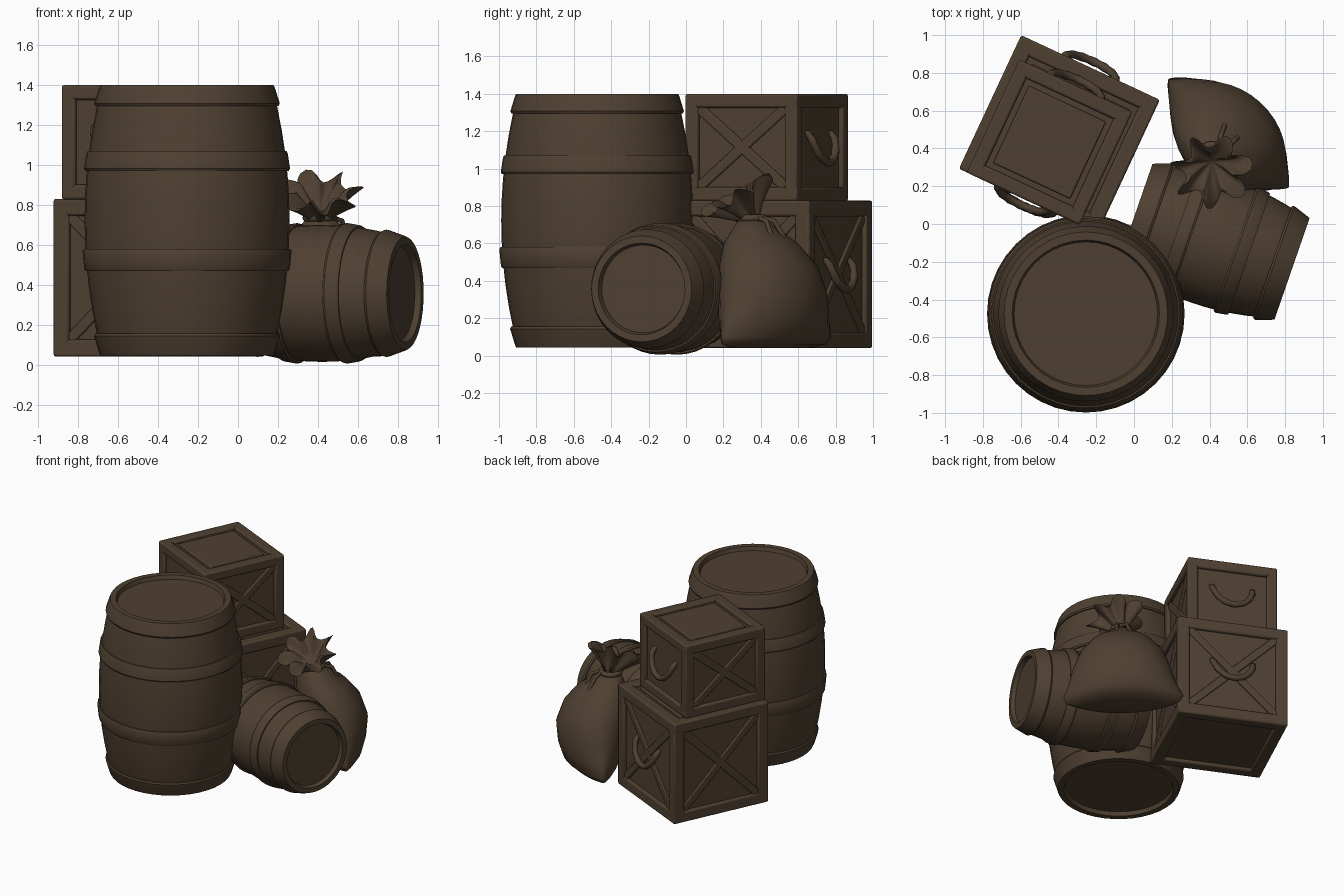
import bpy, bmesh, math
from mathutils import Vector, Matrix

cube = bpy.data.objects.get("Cube")
if cube:
    bpy.data.objects.remove(cube, do_unlink=True)

COLOR = (0.078, 0.051, 0.031, 1)
brown = bpy.data.materials.new("dark_brown")
brown.use_nodes = True
brown.diffuse_color = COLOR
bsdf = brown.node_tree.nodes["Principled BSDF"]
bsdf.inputs["Base Color"].default_value = COLOR
bsdf.inputs["Roughness"].default_value = 0.9


def finish(name, bm, matrix=Matrix(), angle=35, bevel=0):
    bmesh.ops.recalc_face_normals(bm, faces=bm.faces)
    mesh = bpy.data.meshes.new(name)
    bm.to_mesh(mesh)
    bm.free()
    mesh.materials.append(brown)
    ob = bpy.data.objects.new(name, mesh)
    bpy.context.collection.objects.link(ob)
    ob.matrix_world = matrix
    if bevel:
        mod = ob.modifiers.new("worn_edges", 'BEVEL')
        mod.width, mod.segments = bevel, 2
    bpy.ops.object.select_all(action='DESELECT')
    ob.select_set(True)
    bpy.context.view_layer.objects.active = ob
    bpy.ops.object.shade_smooth_by_angle(angle=math.radians(angle))
    return ob


def loft(bm, rings, closed=False, caps=True):
    loops = [[bm.verts.new(p) for p in ring] for ring in rings]
    pairs = list(zip(loops, loops[1:])) + ([(loops[-1], loops[0])] if closed else [])
    for a, b in pairs:
        for i in range(len(a)):
            j = (i + 1) % len(a)
            bm.faces.new((a[i], a[j], b[j], b[i]))
    if caps and not closed:
        bm.faces.new(loops[0])
        bm.faces.new(loops[-1])


def circle(r, z, n=40):
    return [(r * math.cos(2 * math.pi * i / n), r * math.sin(2 * math.pi * i / n), z)
            for i in range(n)]


# Barrels: bulged body with recessed lids, wrapped by hoops
def barrel(name, length, r_end, r_mid, hoops, matrix, rim, recess):
    def radius(z):
        return r_end + (r_mid - r_end) * (1 - (2 * z / length - 1) ** 2)

    body = [(r_end - rim, recess), (r_end - rim + 0.01, 0)]
    body += [(radius(length * k / 12), length * k / 12) for k in range(13)]
    body += [(r_end - rim + 0.01, length), (r_end - rim, length - recess)]
    bm = bmesh.new()
    loft(bm, [circle(r, z) for r, z in body])
    finish(name + "_body", bm, matrix)
    for i, (lo, hi) in enumerate(hoops):
        bm = bmesh.new()
        outline = [(radius(lo) - 0.02, lo), (radius(lo) + 0.008, lo),
                   (radius(lo) + 0.014, lo + 0.012), (radius(hi) + 0.014, hi - 0.012),
                   (radius(hi) + 0.008, hi), (radius(hi) - 0.02, hi)]
        loft(bm, [circle(r, z) for r, z in outline], closed=True)
        finish(f"{name}_hoop_{i + 1}", bm, matrix)


barrel("large_barrel", 1.355, 0.425, 0.513,
       [(0, 0.11), (0.425, 0.535), (0.925, 1.025), (1.25, 1.355)],
       Matrix.Translation((-0.255, -0.475, 0.045)), 0.045, 0.03)

axis = Vector((0.945, -0.327, 0))
lying = axis.to_track_quat('Z', 'Y').to_matrix().to_4x4()
barrel("small_barrel", 0.88, 0.275, 0.343,
       [(0, 0.11), (0.24, 0.32), (0.56, 0.64), (0.77, 0.88)],
       Matrix.Translation((0.005, 0.05, 0.357)) @ lying, 0.04, 0.03)


# Crates: recessed core, edge beams, crossed braces and rope handles
def add_box(bm, center, size, rot=Matrix()):
    bmesh.ops.create_cube(bm, size=1, matrix=Matrix.Translation(center) @ rot
                          @ Matrix.Diagonal((*size, 1)))


def crate(name, center, half, matrix_rot, beam, crossed_handle_side):
    matrix = Matrix.Translation(center) @ matrix_rot
    depth = 0.025
    bm = bmesh.new()
    add_box(bm, (0, 0, 0), [2 * (h - depth) for h in half])
    finish(name + "_core", bm, matrix)

    bm = bmesh.new()
    for ax in range(3):
        u, v = (ax + 1) % 3, (ax + 2) % 3
        for su in (-1, 1):
            for sv in (-1, 1):
                c, size = Vector(), Vector((beam, beam, beam))
                c[u], c[v] = su * (half[u] - beam / 2), sv * (half[v] - beam / 2)
                size[ax] = 2 * half[ax]
                add_box(bm, c, size)
    finish(name + "_frame", bm, matrix, bevel=0.012)

    # Crossed braces on the upright sides
    bm = bmesh.new()
    for side in range(4):
        ax = side % 2
        if ax == 1 and not crossed_handle_side:
            continue
        sign = 1 if side < 2 else -1
        w, h = 2 * (half[1 - ax] - beam), 2 * (half[2] - beam)
        for s in (-1, 1):
            c = Vector()
            c[ax] = sign * (half[ax] - depth)
            size = Vector((0.03, 0.03, 0.055))
            size[1 - ax] = math.hypot(w, h)
            rot = Matrix.Rotation(s * math.atan2(h, w), 4, 'XY'[ax])
            add_box(bm, c, size, rot)
    finish(name + "_braces", bm, matrix, bevel=0.006)

    # Raised board in the middle of the lid
    bm = bmesh.new()
    add_box(bm, (0, 0, half[2] - 0.02),
            (2 * (half[0] - beam) - 0.06, 2 * (half[1] - beam) - 0.06, 0.03))
    finish(name + "_lid_board", bm, matrix, bevel=0.008)

    # Sagging rope handles
    for label, sign in (("back", 1), ("front", -1)):
        bm = bmesh.new()
        rings = []
        for k in range(15):
            a = math.pi * k / 14
            mid = Vector((0.15 * math.cos(a), sign * (half[1] - 0.03 + 0.065 * math.sin(a) ** 0.5),
                          0.09 - 0.17 * math.sin(a)))
            radial = Vector((math.cos(a), 0, -math.sin(a)))
            r = 0.02 + 0.004 * (k % 2)
            rings.append([mid + r * (radial * math.cos(t) + Vector((0, math.sin(t), 0)))
                          for t in (math.pi * i / 4 for i in range(8))])
        loft(bm, rings)
        finish(f"{name}_{label}_handle", bm, matrix, 60)


turn = Matrix.Rotation(math.radians(-25), 4, 'Z')
crate("lower_crate", (-0.395, 0.475, 0.435), (0.405, 0.39, 0.395), turn, 0.085, True)
crate("upper_crate", (-0.447, 0.432, 1.113), (0.33, 0.33, 0.287), turn, 0.075, False)

# Sack: flattened loops with pointed bottom corners, gathered into a neck
across, outward = Vector((0.74, -0.67, 0)), Vector((0.67, 0.74, 0))


def sack_ring(x, y, z, width, thick, point, n=36):
    ring = []
    for i in range(n):
        a = 2 * math.pi * i / n
        c, s = math.cos(a), math.sin(a)
        fold = 1 + 0.05 * math.sin(9 * a) * max(0, z - 0.4)
        ring.append(Vector((x, y, z)) + across * width * c * fold
                    + outward * thick * fold * math.copysign(abs(s) ** point, s))
    return ring


bm = bmesh.new()
loft(bm, [sack_ring(*row) for row in (
    (0.48, 0.45, 0.04, 0.30, 0.09, 1.3),
    (0.50, 0.47, 0.06, 0.41, 0.15, 1.6),
    (0.50, 0.48, 0.10, 0.43, 0.19, 1.6),
    (0.50, 0.47, 0.20, 0.39, 0.23, 1.3),
    (0.50, 0.46, 0.34, 0.35, 0.25, 1.1),
    (0.48, 0.44, 0.48, 0.30, 0.23, 1),
    (0.45, 0.40, 0.60, 0.22, 0.18, 1),
    (0.42, 0.37, 0.68, 0.13, 0.11, 1),
    (0.41, 0.35, 0.74, 0.06, 0.06, 1))])
finish("sack_body", bm, angle=60)

# Ruffled opening above the tie, drooping forward
bm = bmesh.new()
rings = []
for r, h, wave in ((0.055, 0, 0), (0.085, 0.05, 0.015), (0.135, 0.11, 0.035),
                   (0.18, 0.15, 0.045), (0.15, 0.15, 0.04), (0.07, 0.08, 0.01), (0.02, 0.05, 0)):
    ring = []
    for i in range(56):
        a = 2 * math.pi * i / 56
        rr = r + wave * math.sin(7 * a)
        ring.append((rr * math.cos(a), rr * math.sin(a), h + wave * 0.7 * math.cos(7 * a)))
    rings.append(ring)
loft(bm, rings)
finish("sack_ruffle", bm, Matrix.Translation((0.41, 0.35, 0.73))
       @ Matrix.Rotation(math.radians(28), 4, 'X'), 60)


# Tie cord with two loose ends
def cord(name, points, radius, closed=False):
    curve = bpy.data.curves.new(name, 'CURVE')
    curve.dimensions = '3D'
    curve.bevel_depth, curve.bevel_resolution = radius, 2
    curve.use_fill_caps = True
    spline = curve.splines.new('POLY')
    spline.points.add(len(points) - 1)
    for p, co in zip(spline.points, points):
        p.co = (*co, 1)
    spline.use_cyclic_u = closed
    curve.materials.append(brown)
    bpy.context.collection.objects.link(bpy.data.objects.new(name, curve))


cord("sack_tie", [Vector((0.41, 0.35, 0.735)) + Vector(p) for p in circle(0.068, 0, 20)],
     0.02, True)
cord("sack_tie_left_end", [(0.46, 0.38, 0.74), (0.52, 0.43, 0.72), (0.55, 0.46, 0.63),
                           (0.56, 0.48, 0.57)], 0.013)
cord("sack_tie_right_end", [(0.45, 0.40, 0.74), (0.46, 0.47, 0.72), (0.48, 0.52, 0.64),
                            (0.48, 0.54, 0.58)], 0.013)
